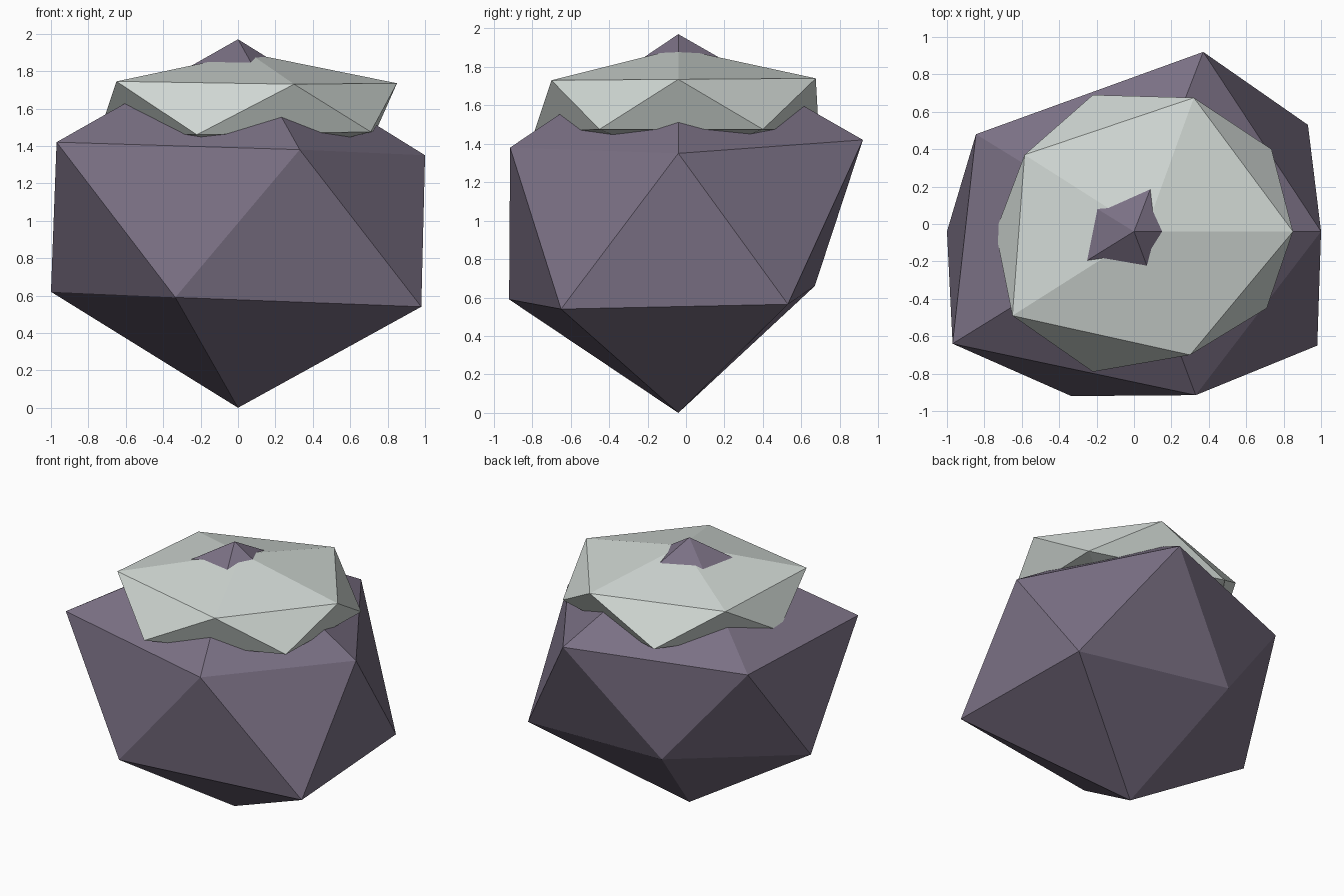
import bpy
import bmesh

default = bpy.data.objects.get("Cube")
if default:
    bpy.data.objects.remove(default, do_unlink=True)


def material(name, rgb):
    mat = bpy.data.materials.new(name)
    mat.use_nodes = True
    mat.diffuse_color = (*rgb, 1)
    mat.node_tree.nodes["Principled BSDF"].inputs["Base Color"].default_value = (*rgb, 1)
    return mat


def rough_icosahedron(name, top, upper, lower, bottom, mat):
    """Twenty-sided stone: two staggered rings of five, closed by a tip at each end."""
    bm = bmesh.new()
    tip, base = bm.verts.new(top), bm.verts.new(bottom)
    up = [bm.verts.new(p) for p in upper]
    low = [bm.verts.new(p) for p in lower]
    for i in range(5):
        j = (i + 1) % 5
        bm.faces.new((tip, up[i], up[j]))
        bm.faces.new((up[i], low[i], up[j]))
        bm.faces.new((low[i], low[j], up[j]))
        bm.faces.new((base, low[j], low[i]))
    bmesh.ops.recalc_face_normals(bm, faces=bm.faces[:])
    mesh = bpy.data.meshes.new(name)
    bm.to_mesh(mesh)
    bm.free()
    mesh.materials.append(mat)
    obj = bpy.data.objects.new(name, mesh)
    bpy.context.collection.objects.link(obj)
    return obj


stone = material("purple grey stone", (0.195, 0.162, 0.231))
snow = material("pale grey snow", (0.63, 0.68, 0.65))

# Boulder: rings run counter-clockwise from the left side
rough_icosahedron(
    "boulder",
    (0, -0.04, 1.97),
    [(1.0, -0.04, 1.35), (0.37, 0.92, 1.42), (-0.845, 0.48, 1.37),
     (-0.97, -0.64, 1.42), (0.33, -0.915, 1.38)],
    [(0.93, 0.53, 0.565), (-0.27, 0.67, 0.66), (-1.0, -0.04, 0.62),
     (-0.335, -0.92, 0.59), (0.98, -0.65, 0.54)],
    (0, -0.04, 0),
    stone)

# Snow cap: flattened stone sunk over the boulder's tip
rough_icosahedron(
    "snow_cap",
    (0.06, -0.04, 1.895),
    [(0.85, -0.04, 1.735), (0.32, 0.675, 1.74), (-0.585, 0.37, 1.73),
     (-0.65, -0.49, 1.745), (0.30, -0.70, 1.73)],
    [(0.735, 0.40, 1.475), (-0.22, 0.69, 1.475), (-0.74, -0.04, 1.475),
     (-0.22, -0.79, 1.46), (0.71, -0.45, 1.475)],
    (0.06, -0.04, 1.31),
    snow)
